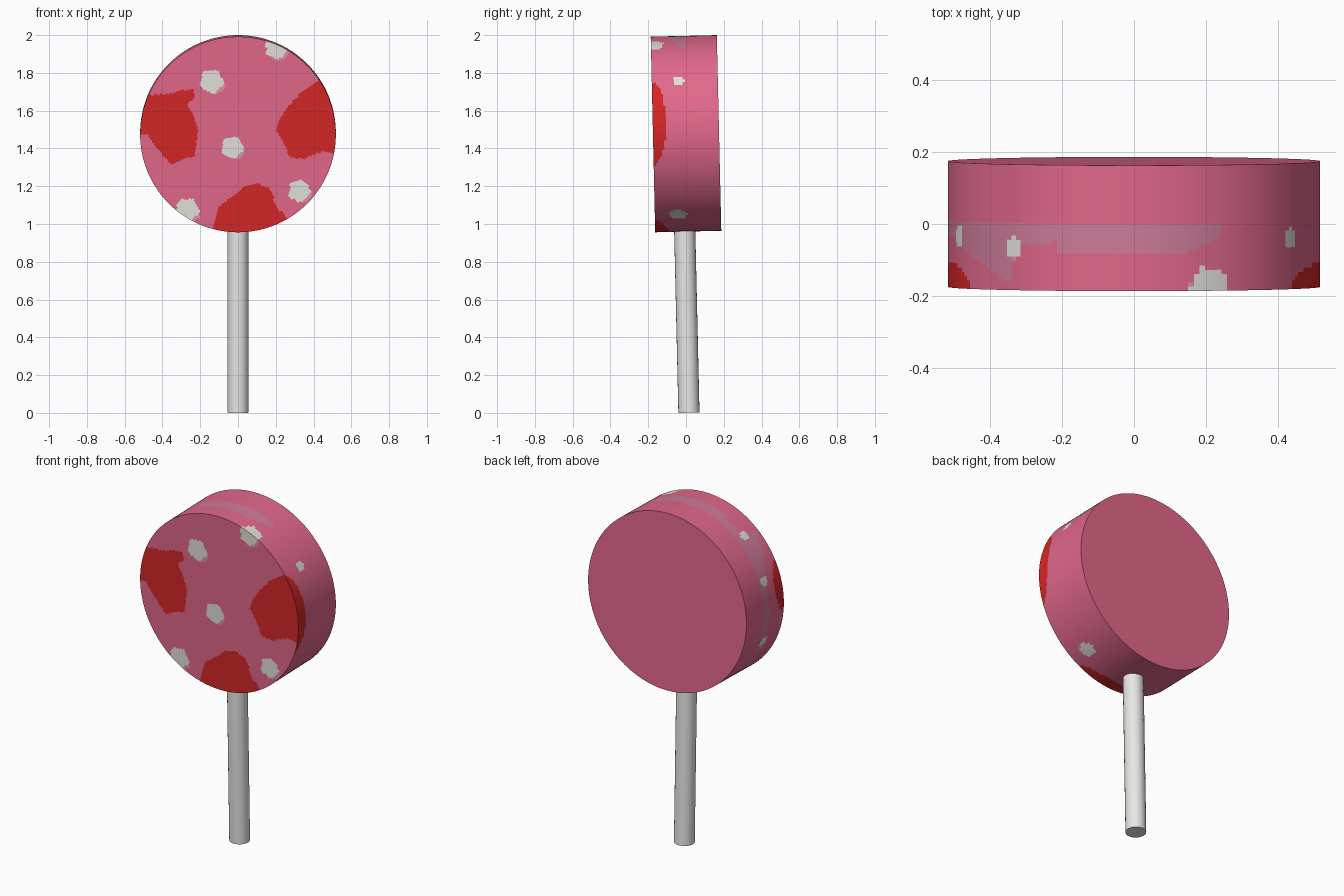
import bpy, bmesh, math

if "Cube" in bpy.data.objects:
    bpy.data.objects.remove(bpy.data.objects["Cube"])

R, HALF, CZ, TILT = 0.518, 0.175, 1.478, 0.023
SEG, RINGS, ROWS = 192, 60, 30


def srgb(r, g, b):
    lin = [(c / 255 / 12.92) if c < 10 else ((c / 255 + 0.055) / 1.055) ** 2.4 for c in (r, g, b)]
    return (*lin, 1)


def material(name, rgb):
    m = bpy.data.materials.new(name)
    m.diffuse_color = srgb(*rgb)
    m.use_nodes = True
    m.node_tree.nodes["Principled BSDF"].inputs["Base Color"].default_value = m.diffuse_color
    return m


PINK, RED, WHITE, PALE, MAUVE = range(5)
mats = [material("candy pink", (226, 104, 139)), material("berry red", (214, 38, 38)),
        material("cream white", (226, 225, 217)), material("pale pink", (220, 148, 165)),
        material("soft mauve", (205, 124, 154))]
stick_mat = material("stick white", (232, 232, 229))

# Red patch outlines on the front face (x, z), running past the rim
PATCHES = [
    [(-.6, 1.69), (-.46, 1.69), (-.38, 1.69), (-.31, 1.71), (-.24, 1.72), (-.23, 1.68), (-.27, 1.63),
     (-.24, 1.59), (-.21, 1.5), (-.23, 1.36), (-.28, 1.355), (-.35, 1.32), (-.385, 1.35), (-.43, 1.41),
     (-.465, 1.46), (-.49, 1.48), (-.6, 1.48)],
    [(.6, 1.85), (.43, 1.77), (.35, 1.72), (.27, 1.63), (.22, 1.56), (.2, 1.5), (.25, 1.42),
     (.275, 1.355), (.35, 1.35), (.45, 1.39), (.6, 1.37)],
    [(-.13, .9), (-.13, 1.0), (-.1, 1.1), (-.04, 1.14), (.03, 1.2), (.1, 1.22), (.17, 1.19),
     (.2, 1.11), (.26, 1.02), (.26, .9)]]
# Red on the rim: centre angle and half width in degrees
RIM_RED = [(7, 25), (168, 16), (-84, 23)]
# Cream dots on the front (x, z, radius) and on the rim (angle, y, radius)
DOTS = [(-.14, 1.76, .06), (-.03, 1.41, .056), (.325, 1.18, .056), (-.27, 1.08, .06), (.2, 1.935, .056)]
RIM_DOTS = [(33, -.03, .028), (-56, -.05, .045), (130, -.055, .03), (160, -.03, .03),
            (200, -.03, .03), (66, -.165, .055)]


def inside(x, z, poly):
    hit = False
    for (x1, z1), (x2, z2) in zip(poly, poly[1:] + poly[:1]):
        if (z1 > z) != (z2 > z) and x < x1 + (z - z1) * (x2 - x1) / (z2 - z1):
            hit = not hit
    return hit


def dot_colour(dx, dz, r):
    wobble = 1 + 0.08 * math.sin(5 * math.atan2(dz, dx) + 40 * r)
    if math.hypot(dx, dz) < r * wobble:
        return WHITE
    if math.hypot(dx - .3 * r, dz + .3 * r) < .85 * r:
        return PALE
    return None


def front_colour(x, z):
    for dx, dz, r in DOTS:
        c = dot_colour(x - dx, z - dz, r)
        if c is not None:
            return c
    return RED if any(inside(x, z, p) for p in PATCHES) else PINK


def angle_gap(a, b):
    return (a - b + 180) % 360 - 180


def rim_colour(a, y):
    for da, dy, r in RIM_DOTS:
        c = dot_colour(math.radians(angle_gap(a, da)) * R, y - dy, r)
        if c is not None:
            return c
    for ca, hw in RIM_RED:
        t = angle_gap(a, ca) / hw
        if abs(t) < 1 and y < -HALF + .07 * math.sqrt(1 - t * t):
            return RED
    # Pale streak along the upper left of the rim
    a %= 360
    if 61 < a < 114:
        low = -.02 - .055 * min(1, (a - 61) / 14)
    elif 114 <= a < 220:
        low = max(-.16 + .13 * abs(a - 131) / 17, -.05) if a < 131 else max(-.16 + .1 * (a - 131) / 25, -.165)
        low = min(low, -.03)
    else:
        return PINK
    return MAUVE if low < y < .006 else PINK


# Candy disc: painted front grid, painted rim, plain back
bm = bmesh.new()


def ring(r, y):
    return [bm.verts.new((r * math.cos(math.tau * i / SEG), y, r * math.sin(math.tau * i / SEG)))
            for i in range(SEG)]


rings = [ring(R * k / RINGS, -HALF) for k in range(1, RINGS + 1)]
rings += [ring(R, -HALF + 2 * HALF * k / ROWS) for k in range(1, ROWS + 1)]
centre = bm.verts.new((0, -HALF, 0))
for i in range(SEG):
    j = (i + 1) % SEG
    bm.faces.new((centre, rings[0][i], rings[0][j]))
    for a, b in zip(rings, rings[1:]):
        bm.faces.new((a[i], b[i], b[j], a[j]))
back = bm.faces.new(rings[-1])
bmesh.ops.recalc_face_normals(bm, faces=bm.faces)
for f in bm.faces:
    p = f.calc_center_median()
    if f == back:
        f.material_index = PINK
    elif p.y < -HALF + 1e-5:
        f.material_index = front_colour(p.x, p.z + CZ)
    else:
        f.material_index = rim_colour(math.degrees(math.atan2(p.z, p.x)), p.y)
mesh = bpy.data.meshes.new("candy_disc")
bm.to_mesh(mesh)
bm.free()
disc = bpy.data.objects.new("candy_disc", mesh)
bpy.context.collection.objects.link(disc)
for m in mats:
    mesh.materials.append(m)
disc.location = (0, 0, CZ)
disc.rotation_euler.x = TILT

# Stick, leaning with the candy
bpy.ops.mesh.primitive_cylinder_add(vertices=24, radius=.056, depth=1.0,
                                    location=(0, .004, .501), rotation=(TILT, 0, 0))
stick = bpy.context.object
stick.name = "stick"
stick.data.materials.append(stick_mat)

for o in (disc, stick):
    bpy.ops.object.select_all(action='DESELECT')
    o.select_set(True)
    bpy.context.view_layer.objects.active = o
    bpy.ops.object.shade_smooth_by_angle(angle=math.radians(35))
